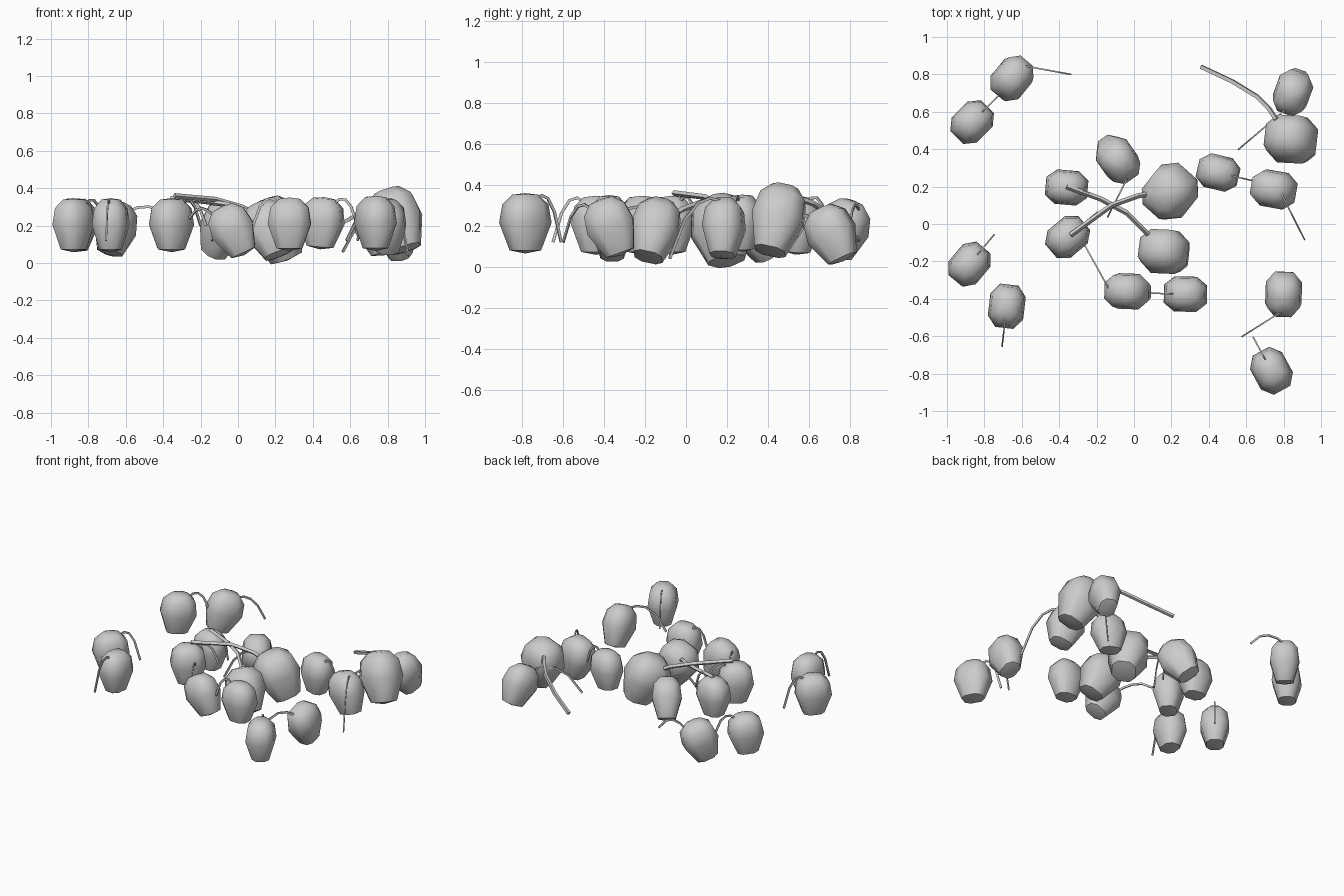
import bpy, bmesh, math
from mathutils import Vector, Matrix

if "Cube" in bpy.data.objects:
    bpy.data.objects.remove(bpy.data.objects["Cube"])

SIDES = 8
# fruit profile: (height, radius factor)
PROFILE = [(-0.14, 0.6), (-0.005, 1.0), (0.085, 0.88), (0.132, 0.5)]


def boxy(v):
    return math.copysign(abs(v) ** 0.75, v)


def finish(bm, name):
    bmesh.ops.recalc_face_normals(bm, faces=bm.faces)
    me = bpy.data.meshes.new(name)
    bm.to_mesh(me)
    bm.free()
    return me


def fruit_mesh():
    bm = bmesh.new()
    rings = []
    for z, r in PROFILE:
        rings.append([bm.verts.new((0.126 * r * boxy(math.cos(a)), 0.103 * r * boxy(math.sin(a)), z))
                      for a in [(i + 0.5) * math.tau / SIDES for i in range(SIDES)]])
    for lo, hi in zip(rings, rings[1:]):
        for i in range(SIDES):
            j = (i + 1) % SIDES
            bm.faces.new((lo[i], lo[j], hi[j], hi[i]))
    # rounded base and crown
    base, crown = bm.verts.new((0, 0, -0.155)), bm.verts.new((0, 0, 0.14))
    for i in range(SIDES):
        j = (i + 1) % SIDES
        bm.faces.new((rings[0][j], rings[0][i], base))
        bm.faces.new((rings[-1][i], rings[-1][j], crown))
    me = finish(bm, "fruit")
    me.shade_smooth()
    me.set_sharp_from_angle(angle=math.radians(52))
    return me


FRUIT = fruit_mesh()


def tube(points, thin, thick):
    # four-sided stem, narrow sideways
    bm = bmesh.new()
    side = (points[1] - points[0]).cross(points[-1] - points[0]).normalized()
    rings = []
    n = len(points)
    for i, p in enumerate(points):
        t = (points[min(i + 1, n - 1)] - points[max(i - 1, 0)]).normalized()
        up = side.cross(t).normalized()
        rings.append([bm.verts.new(p + side * thin * a + up * thick * b)
                      for a, b in ((1, 1), (-1, 1), (-1, -1), (1, -1))])
    for lo, hi in zip(rings, rings[1:]):
        for k in range(4):
            m = (k + 1) % 4
            bm.faces.new((lo[k], lo[m], hi[m], hi[k]))
    bm.faces.new(rings[0])
    bm.faces.new(rings[-1])
    return finish(bm, "stem")


def link(name, mesh):
    ob = bpy.data.objects.new(name, mesh)
    bpy.context.collection.objects.link(ob)
    return ob


def fruit(x, y, z, yaw, lean, lean_dir, size):
    # fruit turned by yaw, then leaned toward lean_dir (radians)
    axis = Vector((-math.sin(lean_dir), math.cos(lean_dir), 0))
    rot = Matrix.Rotation(math.radians(lean), 3, axis) @ Matrix.Rotation(yaw, 3, 'Z')
    link("cherry_fruit", FRUIT).matrix_world = Matrix.LocRotScale(Vector((x, y, z)), rot, Vector(size))
    return rot


def cherry(x, y, z, lean, s, tx, ty, tz, yaw=None):
    # cherry with a short stem arching from its crown to (tx, ty, tz)
    a = math.atan2(ty - y, tx - x) if yaw is None else math.radians(yaw)
    rot = fruit(x, y, z, a, lean, a, (s, s, s))
    base = Vector((x, y, z)) + rot @ Vector((0.06 * s, 0, 0.11 * s))
    tip = Vector((tx, ty, tz))
    flat = Vector((tx - base.x, ty - base.y, 0))
    ctrl = base + flat * 0.6
    ctrl.z = base.z + 0.085
    pts = [base * (1 - t) ** 2 + ctrl * 2 * t * (1 - t) + tip * t * t
           for t in (0, 0.2, 0.42, 0.68, 1)]
    link("cherry_stem", tube(pts, 0.004, 0.007))


def large_cherry(centre, yaw, lean, size, stem):
    # larger fruit with a long sideways-bent stem
    pts = [Vector(p) for p in stem]
    d = pts[-1] - Vector(centre)
    fruit(*centre, math.radians(yaw), lean, math.atan2(d.y, d.x), size)
    link("long_stem", tube(pts, 0.010, 0.010))


# upright cherries
for c in [(-0.865, 0.545, 0.21, 5, 0.98, -0.72, 0.69, 0.22),
          (-0.36, 0.195, 0.21, 0, 0.95, -0.17, 0.13, 0.2, -5),
          (-0.355, -0.07, 0.21, 0, 0.98, -0.2, 0.06, 0.2),
          (0.45, 0.275, 0.22, 5, 0.95, 0.64, 0.23, 0.2),
          (0.275, -0.375, 0.215, 0, 0.97, 0.08, -0.37, 0.2),
          (0.735, -0.785, 0.22, 0, 1.0, 0.64, -0.61, 0.12),
          (-0.88, -0.215, 0.21, 0, 0.98, -0.75, -0.06, 0.12),
          (-0.68, -0.44, 0.21, 0, 0.98, -0.705, -0.65, 0.12)]:
    cherry(*c)

# leaning cherries
for c in [(-0.655, 0.775, 0.19, 20, 1.0, -0.34, 0.80, 0.2, 50),
          (-0.09, 0.35, 0.18, 30, 1.02, -0.14, 0.04, 0.12, -55),
          (0.75, 0.185, 0.195, -15, 1.02, 0.91, -0.08, 0.04, -10),
          (-0.03, -0.36, 0.18, 25, 0.98, -0.26, -0.12, 0.24, 178),
          (0.85, 0.71, 0.165, 25, 0.98, 0.56, 0.40, 0.06, -110),
          (0.80, -0.37, 0.20, 20, 1.0, 0.58, -0.60, 0.12, -92)]:
    cherry(*c)

# larger cherries
large_cherry((0.20, 0.175, 0.185), 50, 22, (1.22, 1.36, 1.2),
             [(0.12, 0.17, 0.25), (0.02, 0.15, 0.30), (-0.12, 0.10, 0.34), (-0.34, -0.06, 0.36)])
large_cherry((0.165, -0.15, 0.185), -5, 25, (1.1, 1.2, 1.08),
             [(0.10, -0.08, 0.24), (0.04, -0.02, 0.28), (-0.04, 0.06, 0.31), (-0.18, 0.135, 0.33), (-0.36, 0.20, 0.345)])
large_cherry((0.845, 0.45, 0.235), -5, 22, (1.16, 1.3, 1.22),
             [(0.76, 0.56, 0.33), (0.72, 0.62, 0.31), (0.66, 0.68, 0.27), (0.53, 0.76, 0.20), (0.36, 0.84, 0.13)])
